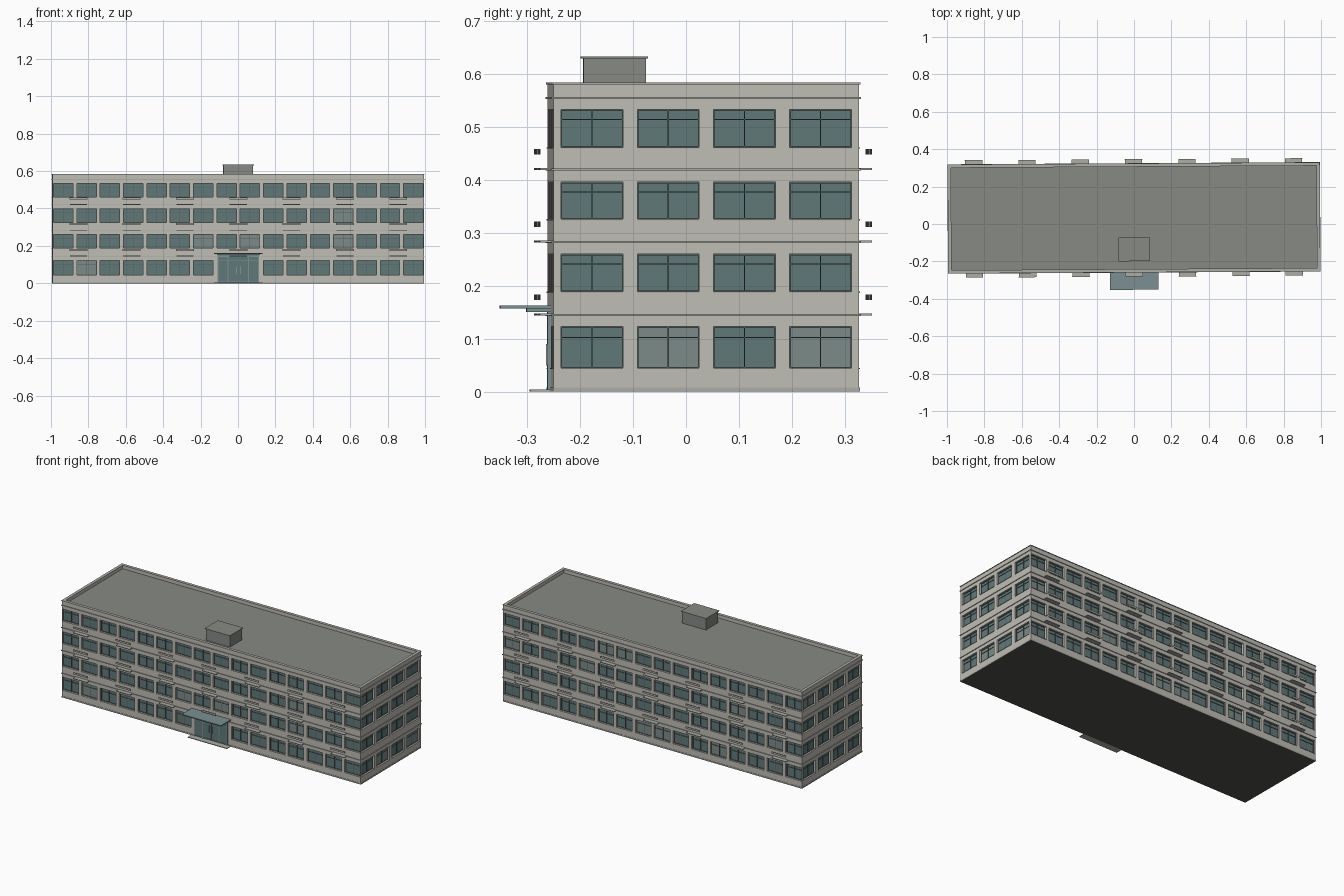
import bpy, bmesh, random
from math import pi
from mathutils import Matrix, Vector

if "Cube" in bpy.data.objects:
    bpy.data.objects.remove(bpy.data.objects["Cube"])

random.seed(4)
HX, HY, CY = 0.992, 0.2885, 0.0325        # half length, half depth, centre of block
TILT = Matrix.Rotation(0.006, 4, 'Z')     # whole building is turned very slightly
WIN_Z = [(0.045, 0.123), (0.189, 0.26), (0.326, 0.396), (0.462, 0.533)]
FLOOR_Z = [0.145, 0.283, 0.42]
RECESS = 0.012
COLORS = {
    'wall': (0.52, 0.51, 0.46), 'trim': (0.42, 0.42, 0.39), 'roof': (0.24, 0.255, 0.23),
    'glass': (0.12, 0.19, 0.19), 'pale_glass': (0.2, 0.26, 0.25),
    'frame': (0.09, 0.12, 0.12), 'entrance': (0.2, 0.28, 0.29), 'base': (0.08, 0.08, 0.075)}
parts = {}


def part(name, color):
    if name not in parts:
        parts[name] = (bmesh.new(), color)
    return parts[name][0]


def box(bm, x0, x1, y0, y1, z0, z1, m=TILT):
    size = Matrix.Diagonal((x1 - x0, y1 - y0, z1 - z0, 1))
    move = Matrix.Translation(((x0 + x1) / 2, (y0 + y1) / 2, (z0 + z1) / 2))
    bmesh.ops.create_cube(bm, size=1, matrix=m @ move @ size)


def ring(bm, out, width, z0, z1):
    # rectangular frame running around the building
    ax, ay = HX + out, HY + out
    for s in (-1, 1):
        y = sorted((CY + s * ay, CY + s * (ay - width)))
        x = sorted((s * ax, s * (ax - width)))
        box(bm, -ax, ax, y[0], y[1], z0, z1)
        box(bm, x[0], x[1], CY - ay + width, CY + ay - width, z0, z1)


def quad(bm, m, pts):
    bm.faces.new([bm.verts.new(m @ Vector(p)) for p in pts])


def window(m, u0, u1, z0, z1):
    # glass pane, perimeter frame, mullion, transom and sill
    pale = random.random() < 0.1
    g = part('pale_glass', 'pale_glass') if pale else part('window_glass', 'glass')
    quad(g, m, [(u0, RECESS, z0), (u1, RECESS, z0), (u1, RECESS, z1), (u0, RECESS, z1)])
    f, t, y0 = part('window_frames', 'frame'), 0.0022, RECESS - 0.003
    uc, zt = (u0 + u1) / 2, z0 + 0.72 * (z1 - z0)
    for u in (u0, uc - t / 2, u1 - t):
        box(f, u, u + t, y0, RECESS, z0, z1, m)
    for z in (z0, zt, z1 - t):
        box(f, u0, u1, y0, RECESS, z, z + t, m)
    box(part('window_sills', 'trim'), u0, u1, -0.002, RECESS, z0 - 0.002, z0, m)


def facade(name, angle, half, dist, count, pitch, width, skip=()):
    # wall sheet with window openings and reveals
    m = TILT @ Matrix.Translation((0, CY, 0)) @ Matrix.Rotation(angle, 4, 'Z') \
        @ Matrix.Translation((0, -dist, 0))
    bm = part(name, 'wall')
    spans = [((i - (count - 1) / 2) * pitch - width / 2,
              (i - (count - 1) / 2) * pitch + width / 2) for i in range(count)]
    us = [-half] + [u for s in spans for u in s] + [half]
    zs = [0] + [z for s in WIN_Z for z in s] + [0.583]
    for i in range(len(us) - 1):
        for j in range(len(zs) - 1):
            a, b, c, d = us[i], us[i + 1], zs[j], zs[j + 1]
            if i % 2 and j % 2 and (i // 2, j // 2) not in skip:
                r = RECESS
                for p, q in (((a, c), (a, d)), ((a, d), (b, d)), ((b, d), (b, c)), ((b, c), (a, c))):
                    quad(bm, m, [(p[0], 0, p[1]), (q[0], 0, q[1]), (q[0], r, q[1]), (p[0], r, p[1])])
                window(m, a, b, c, d)
            else:
                quad(bm, m, [(a, 0, c), (b, 0, c), (b, 0, d), (a, 0, d)])
    bmesh.ops.remove_doubles(bm, verts=bm.verts, dist=1e-5)
    return m


# four facades
front = facade('front_wall', 0, HX, HY, 16, 0.1248, 0.104, {(7, 0), (8, 0)})
facade('right_wall', pi / 2, HY, HX, 4, 0.144, 0.117)
back = facade('back_wall', pi, HX, HY, 16, 0.1248, 0.104)
facade('left_wall', -pi / 2, HY, HX, 4, 0.144, 0.117)

# roof slab, underside, parapet lining and coping
box(part('roof', 'roof'), -HX + 0.002, HX - 0.002, CY - HY + 0.002, CY + HY - 0.002, 0.552, 0.562)
box(part('ground_slab', 'base'), -HX + 0.001, HX - 0.001, CY - HY + 0.001, CY + HY - 0.001, 0, 0.003)
ring(part('parapet', 'wall'), -0.001, 0.012, 0.56, 0.581)
ring(part('coping', 'trim'), 0.003, 0.018, 0.581, 0.584)

# string courses and plinth
for z in FLOOR_Z + [0.555]:
    ring(part('string_courses', 'trim'), 0.004, 0.006, z - 0.002, z + 0.002)
ring(part('plinth', 'trim'), 0.0015, 0.004, 0, 0.008)

# shallow balconies: slab with a thin floating front rail
for m in (front, back):
    for i in range(-3, 4):
        c = i * 0.285
        for z in FLOOR_Z:
            box(part('balcony_slabs', 'trim'), c - 0.046, c + 0.046, -0.0255, 0, z - 0.001, z + 0.003, m)
            box(part('balcony_rails', 'trim'), c - 0.048, c + 0.048, -0.0255, -0.024, z + 0.028, z + 0.039, m)

# rooftop stair house
box(part('stair_house', 'roof'), -0.08, 0.08, -0.194, -0.076, 0.56, 0.63)
box(part('stair_house_cap', 'roof'), -0.084, 0.084, -0.199, -0.072, 0.63, 0.634)

# entrance glazing, posts, handles, canopy and step
FY = CY - HY
box(part('entrance_glass', 'glass'), -0.108, 0.108, FY - 0.003, FY, 0.004, 0.152)
for x in (-0.108, -0.055, 0, 0.055, 0.108):
    box(part('entrance_posts', 'entrance'), x - 0.002, x + 0.002, FY - 0.006, FY, 0.004, 0.152)
for z in (0.006, 0.118, 0.149):
    box(part('entrance_posts', 'entrance'), -0.108, 0.108, FY - 0.005, FY, z, z + 0.003)
for x in (-0.01, 0.01):
    box(part('door_handles', 'trim'), x - 0.001, x + 0.001, FY - 0.009, FY - 0.003, 0.05, 0.09)
box(part('canopy', 'entrance'), -0.13, 0.13, -0.3515, FY, 0.157, 0.163)
box(part('canopy_soffit', 'entrance'), -0.115, 0.115, -0.302, FY, 0.151, 0.157)
box(part('entrance_step', 'trim'), -0.13, 0.13, -0.295, FY, 0, 0.004)

# turn every collected part into an object
mats = {}
for key, rgb in COLORS.items():
    mats[key] = bpy.data.materials.new(key)
    mats[key].diffuse_color = (*rgb, 1)
for name, (bm, color) in parts.items():
    if 'wall' in name:
        bmesh.ops.recalc_face_normals(bm, faces=bm.faces)
        # open sheets: make the largest faces point away from the building
        big = max(bm.faces, key=lambda f: f.calc_area())
        if big.normal.dot(big.calc_center_median() - Vector((0, CY, 0.3))) < 0:
            bmesh.ops.reverse_faces(bm, faces=bm.faces)
    me = bpy.data.meshes.new(name)
    bm.to_mesh(me)
    bm.free()
    me.materials.append(mats[color])
    bpy.context.collection.objects.link(bpy.data.objects.new(name, me))

for m in bpy.data.materials:
    if m.users and not m.is_grease_pencil:
        m.use_nodes = True
        m.node_tree.nodes["Principled BSDF"].inputs["Base Color"].default_value = m.diffuse_color
